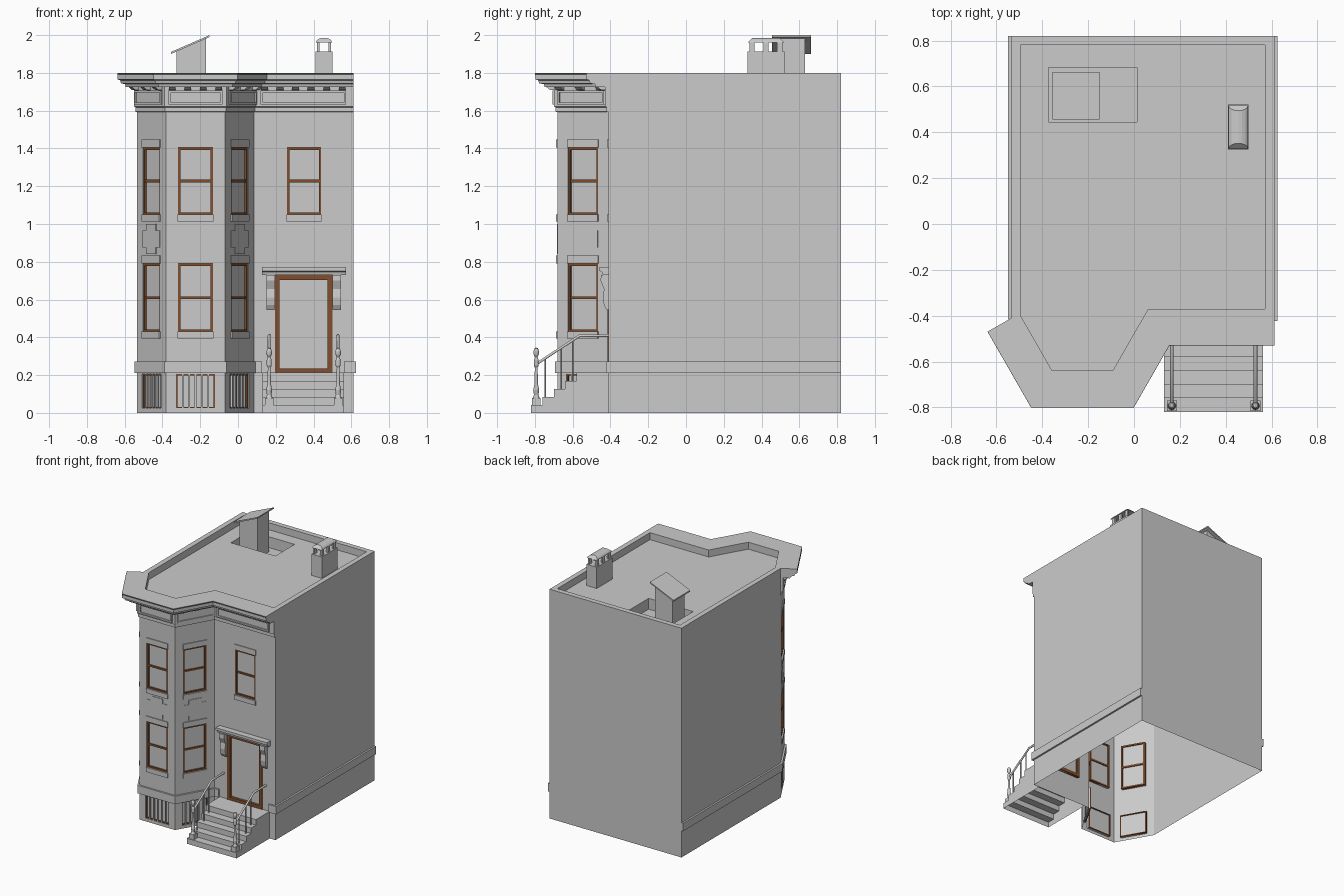
import bpy, bmesh, math
from mathutils import Matrix, Vector

if "Cube" in bpy.data.objects:
    bpy.data.objects.remove(bpy.data.objects["Cube"])


def material(name, rgb):
    m = bpy.data.materials.new(name)
    m.use_nodes = True
    m.diffuse_color = (*rgb, 1)
    m.node_tree.nodes["Principled BSDF"].inputs["Base Color"].default_value = (*rgb, 1)
    return m


STONE = material("grey stone", (0.6, 0.6, 0.6))
WOOD = material("brown wood", (0.22, 0.078, 0.026))
GREEN = material("dark green trim", (0.07, 0.1, 0.07))


def finish(name, bm, mat=STONE, recalc=True):
    if recalc:
        bmesh.ops.recalc_face_normals(bm, faces=bm.faces)
    me = bpy.data.meshes.new(name)
    bm.to_mesh(me)
    bm.free()
    me.materials.append(mat)
    ob = bpy.data.objects.new(name, me)
    bpy.context.scene.collection.objects.link(ob)
    return ob


def frame(p0, p1):
    """Wall frame: along the wall, outward, up."""
    u = (Vector(p1) - Vector(p0)).normalized()
    return Matrix(((u.x, u.y, 0, p0[0]), (u.y, -u.x, 0, p0[1]), (0, 0, 1, 0), (0, 0, 0, 1)))


def prism(bm, M, pts, s0, s1):
    """Extrude an (outward, up) profile along a wall."""
    a, b = [[bm.verts.new(M @ Vector((s, d, z))) for d, z in pts] for s in (s0, s1)]
    n = len(pts)
    for i in range(n):
        j = (i + 1) % n
        bm.faces.new((a[i], a[j], b[j], b[i]))
    bm.faces.new(a[::-1])
    bm.faces.new(b)


def box(bm, M, s0, s1, d0, d1, z0, z1):
    prism(bm, M, ((d0, z0), (d1, z0), (d1, z1), (d0, z1)), s0, s1)


def border(bm, M, s0, s1, z0, z1, w, d0, d1):
    for a, b in ((s0, s0 + w), (s1 - w, s1)):
        box(bm, M, a, b, d0, d1, z0, z1)
    for a, b in ((z0, z0 + w), (z1 - w, z1)):
        box(bm, M, s0 + w, s1 - w, d0, d1, a, b)


def wall(bm, M, length, height, holes=(), depth=0.015):
    """Wall with recessed, glazed rectangular openings."""
    def quad(*pts):
        bm.faces.new([bm.verts.new(M @ Vector(p)) for p in pts])
    ss = sorted({0, length} | {v for h in holes for v in h[:2]})
    zs = sorted({0, height} | {v for h in holes for v in h[2:]})
    for s0, s1 in zip(ss, ss[1:]):
        for z0, z1 in zip(zs, zs[1:]):
            s, z = (s0 + s1) / 2, (z0 + z1) / 2
            if not any(h[0] < s < h[1] and h[2] < z < h[3] for h in holes):
                quad((s0, 0, z0), (s1, 0, z0), (s1, 0, z1), (s0, 0, z1))
    for s0, s1, z0, z1 in holes:
        c = ((s0, z0), (s1, z0), (s1, z1), (s0, z1))
        quad(*[(s, -depth, z) for s, z in c])
        for (s, z), (t, y) in zip(c, c[1:] + c[:1]):
            quad((s, 0, z), (t, 0, y), (t, -depth, y), (s, -depth, z))


def offset(path, d, closed):
    out, n = [], len(path)
    for i, p in enumerate(path):
        ns = []
        for a, b in ((i - 1, i), (i, i + 1)):
            if closed or (a >= 0 and b < n):
                t = (Vector(path[b % n]) - Vector(path[a % n])).normalized()
                ns.append(Vector((t.y, -t.x)))
        m = (ns[0] + ns[-1]) / (1 + ns[0].dot(ns[-1]))
        out.append(Vector(p) + m * d)
    return out


def sweep(bm, path, profile, closed=False):
    """Mitred moulding; open paths get a solid profile with end caps."""
    rows = [[bm.verts.new((q.x, q.y, z)) for q in offset(path, d, closed)] for d, z in profile]
    n, m = len(path), len(profile)
    for r in range(m - 1 if closed else m):
        lo, hi = rows[r], rows[(r + 1) % m]
        for i in range(n if closed else n - 1):
            j = (i + 1) % n
            bm.faces.new((lo[i], lo[j], hi[j], hi[i]))
    if not closed:
        for i in (0, n - 1):
            bm.faces.new([row[i] for row in rows])


# Plan of the house
TOP, DECK, PIT = 1.8, 1.745, 1.66
L, R, F, B = -0.535, 0.612, -0.41, 0.82
front = [(L, F), (-0.38, -0.68), (-0.07, -0.68), (0.085, F), (R, F)]
plan = front + [(R, B), (L, B)]
frames = [frame(a, b) for a, b in zip(plan, plan[1:] + plan[:1])]
lengths = [(Vector(b) - Vector(a)).length for a, b in zip(plan, plan[1:] + plan[:1])]
door_wall = frames[3]

# Openings
floors = ((0.43, 0.79), (1.05, 1.405))
windows, cellar = [], []
for k in range(3):
    c = lengths[k] / 2
    windows += [(k, (c - 0.092, c + 0.092, *f)) for f in floors]
    cellar.append((k, (c - 0.102, c + 0.102, 0.025, 0.205)))
windows.append((3, (0.175, 0.355, *floors[1])))
door = (0.11, 0.415, 0.21, 0.73)

# Walls, open underneath
bm = bmesh.new()
for k, M in enumerate(frames):
    holes = [h for i, h in windows + cellar + [(3, door)] if i == k]
    wall(bm, M, lengths[k], TOP, holes)
finish("walls", bm, recalc=False)

# Parapet
bm = bmesh.new()
sweep(bm, plan, ((0, TOP), (-0.04, TOP), (-0.04, DECK)), closed=True)
finish("parapet", bm)

# Roof deck with a sunken well
x0, x1, y0, y1 = -0.374, 0.013, 0.445, 0.683
well = [(x0, y0), (x1, y0), (x1, y1), (x0, y1)]
bm = bmesh.new()
edges = []
for loop in (offset(plan, -0.04, True), well):
    vs = [bm.verts.new((p[0], p[1], DECK)) for p in loop]
    edges += [bm.edges.new((a, b)) for a, b in zip(vs, vs[1:] + vs[:1])]
bmesh.ops.triangle_fill(bm, use_beauty=True, edges=edges, normal=(0, 0, 1))
low = [bm.verts.new((x, y, PIT)) for x, y in well]
for i in range(4):
    j = (i + 1) % 4
    bm.faces.new((vs[i], vs[j], low[j], low[i]))
bm.faces.new(low)
finish("roof_deck", bm)

# Cornice with a thin painted edge, frieze, raised panels and brackets
bm = bmesh.new()
sweep(bm, front, ((0, 1.592), (0.01, 1.595), (0.01, 1.618), (0.018, 1.622), (0.018, 1.725),
                  (0.068, 1.725), (0.072, 1.74), (0.098, 1.745), (0.102, 1.76),
                  (0.118, 1.766), (0.118, TOP), (0, TOP)))
finish("cornice", bm)
bm = bmesh.new()
sweep(bm, front, ((0.117, 1.79), (0.12, 1.79), (0.12, 1.799), (0.117, 1.799)))
finish("cornice_edge", bm, GREEN)
bm = bmesh.new()
for k, count in enumerate((3, 4, 3, 6)):
    M, n = frames[k], lengths[k]
    lo, hi = (0.035, n - 0.04) if k == 3 else (0.012, n - 0.012)
    border(bm, M, lo, hi, 1.632, 1.708, 0.012, 0.018, 0.026)
    for i in range(count):
        c = lo + 0.02 + (hi - lo - 0.04) * i / (count - 1)
        prism(bm, M, ((0.018, 1.708), (0.04, 1.71), (0.06, 1.726), (0.018, 1.726)),
              c - 0.018, c + 0.018)
finish("cornice_panels", bm)

# Belt course
bm = bmesh.new()
belt = ((0, 0.21), (0.014, 0.21), (0.014, 0.272), (0, 0.272))
sweep(bm, [(L, B)] + front[:4] + [(0.128, F)], belt)
sweep(bm, [(0.56, F), (R, F), (R, B)], belt)
finish("belt_course", bm)

# Window frames, lintels and sills
wood, stone = bmesh.new(), bmesh.new()
for k, (s0, s1, z0, z1) in windows:
    M, mid = frames[k], (z0 + z1) / 2
    border(wood, M, s0, s1, z0, z1, 0.012, -0.022, -0.003)
    box(wood, M, s0 + 0.012, s1 - 0.012, -0.022, -0.007, mid - 0.007, mid + 0.007)
    box(stone, M, s0 - 0.002, s1 + 0.002, 0, 0.007, z1, z1 + 0.042)
    box(stone, M, s0 - 0.002, s1 + 0.002, 0, 0.008, z0 - 0.036, z0)
finish("window_frames", wood, WOOD)
finish("lintels_and_sills", stone)

# Barred cellar windows
wood, bars = bmesh.new(), bmesh.new()
for k, (s0, s1, z0, z1) in cellar:
    border(wood, frames[k], s0, s1, z0, z1, 0.007, -0.022, -0.006)
    for i in range(1, 6):
        s = s0 + (s1 - s0) * i / 6
        box(bars, frames[k], s - 0.004, s + 0.004, -0.012, -0.002, z0, z1)
finish("cellar_frames", wood, WOOD)
finish("cellar_bars", bars)

# Cross-shaped plaques between the floors
bm = bmesh.new()
for k in range(3):
    c = lengths[k] / 2
    for w, z0, z1 in ((0.05, 0.84, 0.875), (0.09, 0.875, 0.965), (0.05, 0.965, 1.0)):
        box(bm, frames[k], c - w, c + w, 0, 0.004, z0, z1)
finish("plaques", bm)

# Door frame, hood and scrolled brackets
bm = bmesh.new()
border(bm, door_wall, *door, 0.026, -0.022, 0.006)
finish("door_frame", bm, WOOD)
bm = bmesh.new()
prism(bm, door_wall, ((0, 0.73), (0.03, 0.73), (0.034, 0.745), (0.048, 0.752), (0.048, 0.772),
                      (0, 0.772)), 0.042, 0.486)
for s in (0.066, 0.416):
    prism(bm, door_wall, ((0, 0.73), (0.04, 0.73), (0.042, 0.70), (0.024, 0.655), (0.03, 0.61),
                          (0.024, 0.57), (0.01, 0.545), (0, 0.545)), s, s + 0.044)
finish("door_hood", bm)

# Front steps, hollow underneath
RUN, RISE, NOSE = 0.06, 0.0425, -0.82
steps = [(0, 0)]
for i in range(5):
    d = F - NOSE - i * RUN
    steps += [(d, i * RISE), (d, (i + 1) * RISE)]
steps.append((0, 5 * RISE))
bm = bmesh.new()
prism(bm, door_wall, steps, 0.045, 0.477)
bmesh.ops.recalc_face_normals(bm, faces=bm.faces)
hidden = [f for f in bm.faces if f.normal.z < -0.9 or f.normal.y > 0.9]
bmesh.ops.delete(bm, geom=hidden, context="FACES")
finish("front_steps", bm, recalc=False)


# Railings
def tube(name, pts, radius):
    cu = bpy.data.curves.new(name, "CURVE")
    cu.dimensions = "3D"
    cu.bevel_depth, cu.bevel_resolution, cu.use_fill_caps = radius, 1, True
    sp = cu.splines.new("POLY")
    sp.points.add(len(pts) - 1)
    for p, q in zip(sp.points, pts):
        p.co = (*q, 1)
    cu.materials.append(STONE)
    bpy.context.scene.collection.objects.link(bpy.data.objects.new(name, cu))


newel = ((0.018, 0.08), (0.012, 0.095), (0.016, 0.12), (0.01, 0.15), (0.007, 0.24), (0.013, 0.25),
         (0.013, 0.28), (0.007, 0.295), (0.014, 0.31), (0.015, 0.325), (0.009, 0.342), (0, 0.346))
for side, x in (("left", 0.53), ("right", 0.165)):
    bm = bmesh.new()
    vs = [bm.verts.new((x + r, -0.793, z)) for r, z in newel]
    es = [bm.edges.new(p) for p in zip(vs, vs[1:])]
    bmesh.ops.spin(bm, geom=vs + es, cent=(x, -0.793, 0), axis=(0, 0, 1), angle=math.tau, steps=12)
    bmesh.ops.remove_doubles(bm, verts=bm.verts, dist=0.0005)
    box(bm, Matrix.Translation((x, -0.793, 0)), -0.022, 0.022, -0.022, 0.022, RISE, 0.08)
    finish(side + "_newel", bm)
    tube(side + "_handrail", ((x, -0.79, 0.26), (x, -0.565, 0.408), (x, F, 0.41)), 0.008)
    for i, y in enumerate((-0.745, -0.66, -0.6)):
        foot = RISE * (1 + int((y - NOSE) / RUN))
        tube(f"{side}_baluster_{i + 1}", ((x, y, foot), (x, y, 0.26 + (y + 0.79) * 0.658)), 0.005)

# Roof access bulkhead with a sloping lid
along = frame((0, 0), (0, 1))
bm = bmesh.new()
prism(bm, along, ((-0.326, PIT), (-0.17, PIT), (-0.17, 1.985), (-0.326, 1.914)), 0.485, 0.63)
finish("bulkhead", bm)
bm = bmesh.new()
prism(bm, along, ((-0.355, 1.9), (-0.15, 1.99), (-0.15, 2.0), (-0.355, 1.911)), 0.455, 0.662)
finish("bulkhead_lid", bm)

# Chimney with pillars and a vaulted, hipped cap
stack = frame((0.455, 0), (0.455, 1))
bm = bmesh.new()
box(bm, stack, 0.325, 0.522, -0.045, 0.045, DECK, 1.912)
for y in (0.335, 0.41, 0.483):
    for d in (-0.038, 0.024):
        box(bm, stack, y, y + 0.028, d, d + 0.014, 1.912, 1.965)
finish("chimney", bm)
bm = bmesh.new()
arch = [(0.043 * math.cos(a * math.pi / 8), 1.962 + 0.024 * math.sin(a * math.pi / 8)) for a in range(9)]
prism(bm, stack, arch, 0.328, 0.518)
for v in bm.verts:
    v.co.y += (v.co.z - 1.962) * (1 if v.co.y < 0.42 else -1)
finish("chimney_cap", bm)
